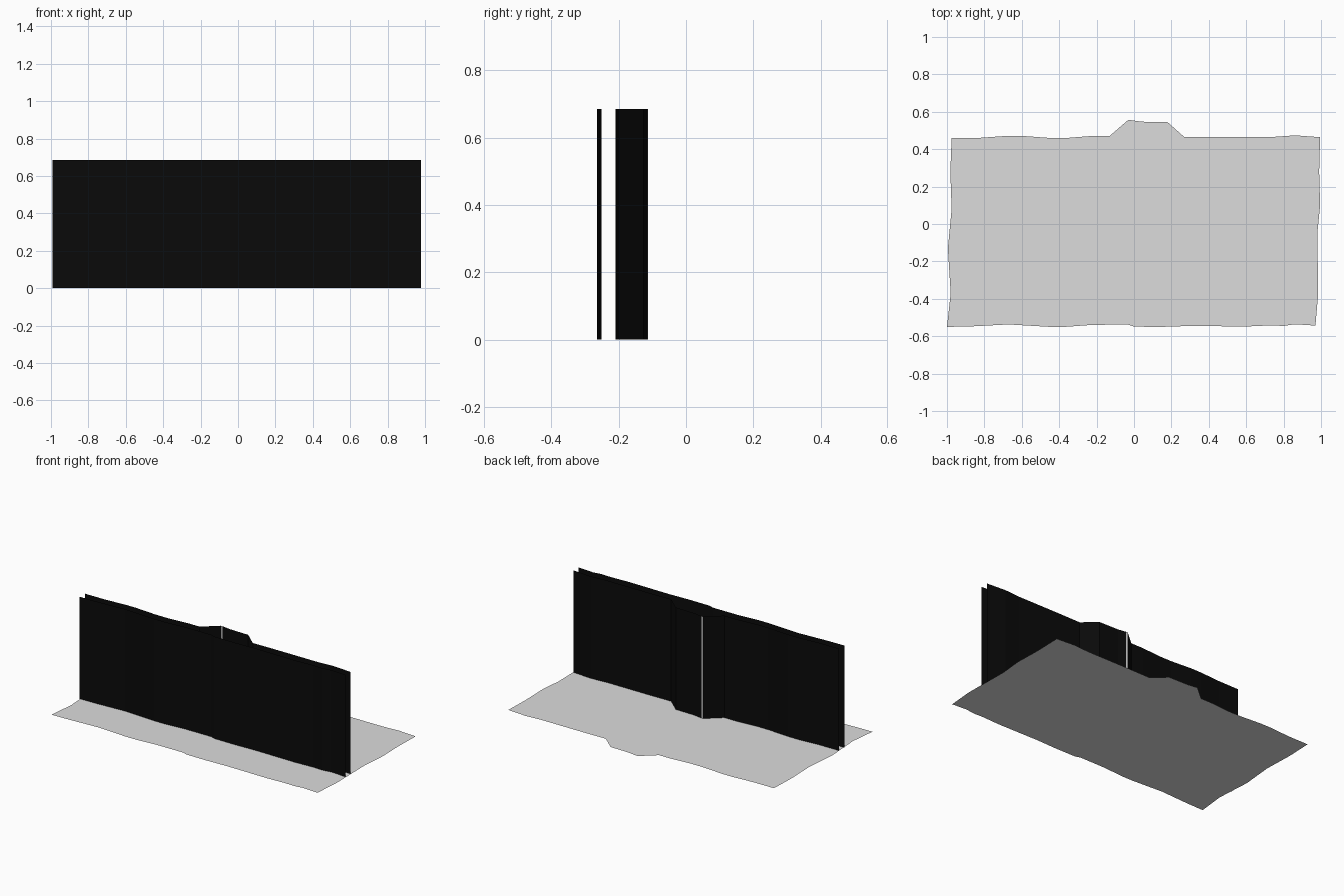
import bpy

if "Cube" in bpy.data.objects:
    bpy.data.objects.remove(bpy.data.objects["Cube"])


def material(name, rgb):
    m = bpy.data.materials.new(name)
    m.diffuse_color = (*rgb, 1)
    m.use_nodes = True
    m.node_tree.nodes["Principled BSDF"].inputs["Base Color"].default_value = m.diffuse_color
    return m


def make(name, verts, faces, mat):
    mesh = bpy.data.meshes.new(name)
    mesh.from_pydata(verts, [], faces)
    mesh.materials.append(mat)
    ob = bpy.data.objects.new(name, mesh)
    bpy.context.collection.objects.link(ob)
    return ob


def curtain(name, path, mat, height=0.685):
    """Upright zero-thickness sheet along a plan path."""
    n = len(path)
    verts = [(x, y, z) for z in (0, height) for x, y in path]
    faces = [(i, i + 1, n + i + 1, n + i) for i in range(n - 1)]
    return make(name, verts, faces, mat)


grey = material("light grey", (0.72, 0.72, 0.72))
black = material("black", (0.003, 0.003, 0.003))

# Plan outline, each edge ordered left to right or bottom to top
front = [(-1, -.55), (-.88, -.548), (-.67, -.537), (-.45, -.55), (-.37, -.55),
         (-.22, -.539), (-.03, -.538), (0, -.549), (.15, -.55), (.3, -.545),
         (.6, -.548), (.73, -.542), (.8, -.545), (.86, -.536), (.97, -.543)]
right = [(.985, -.37), (.98, -.05), (.995, .1), (.99, .28)]
back = [(-.975, .46), (-.82, .461), (-.68, .471), (-.6, .471), (-.45, .46),
        (-.36, .46), (-.22, .471), (-.13, .471), (-.03, .557), (.04, .547),
        (.18, .544), (.27, .464), (.45, .466), (.75, .466), (.86, .474), (.995, .464)]
left = [(-.98, -.37), (-.995, -.13), (-.975, .08), (-.982, .28)]

# Ground sheet
outline = front + right + back[::-1] + left[::-1]
make("floor", [(x, y, 0) for x, y in outline], [tuple(range(len(outline)))], grey)

# Two upright sheets repeating the front and back edges
curtain("front_wall", [(x + .008, y + .285) for x, y in front], black)
rear = [(x - .016, y - .67) for x, y in back]
corner = 8
x, y = rear[corner]
tip = (x + .012, y - .001)
curtain("rear_wall_left", rear[:corner + 1], black)
curtain("rear_wall_right", [tip] + rear[corner + 1:], black)

# Thin pale strip at the corner of the rear projection
curtain("corner_strip", [(x, y), tip], grey)
